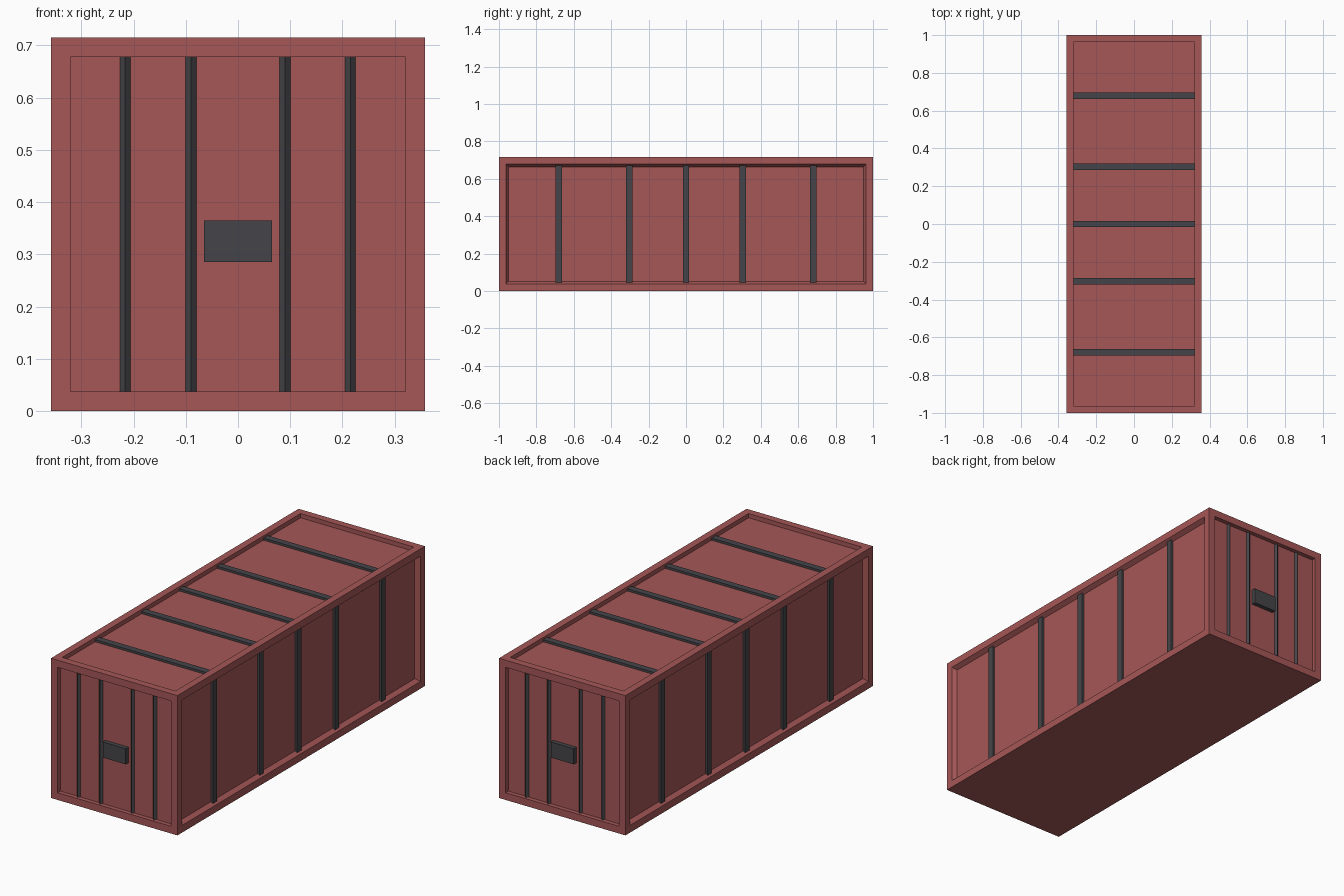
import bpy, bmesh, math
from mathutils import Vector, Matrix

cube = bpy.data.objects.get("Cube")
if cube:
    bpy.data.objects.remove(cube, do_unlink=True)

W, L, H = 0.715, 2.0, 0.715      # overall size
RIM, DEPTH = 0.037, 0.022        # frame width and panel recess


def material(name, rgb):
    m = bpy.data.materials.new(name)
    m.use_nodes = True
    m.diffuse_color = (*rgb, 1)
    m.node_tree.nodes["Principled BSDF"].inputs["Base Color"].default_value = (*rgb, 1)
    return m


red = material("faded red paint", (0.38, 0.095, 0.095))
dark = material("dark grey metal", (0.06, 0.06, 0.068))


def finish(bm, name, mat):
    mesh = bpy.data.meshes.new(name)
    bm.to_mesh(mesh)
    bm.free()
    mesh.materials.append(mat)
    ob = bpy.data.objects.new(name, mesh)
    bpy.context.collection.objects.link(ob)
    return ob


def bar(name, centre, size, turn=0.0):
    """Box, optionally turned about the vertical axis."""
    bm = bmesh.new()
    bmesh.ops.create_cube(bm, size=1)
    bm.transform(Matrix.Translation(centre) @ Matrix.Rotation(turn, 4, 'Z')
                 @ Matrix.Diagonal((*size, 1)))
    return finish(bm, name, dark)


# Container body: recessed panel in every face but the floor
bm = bmesh.new()
bmesh.ops.create_cube(bm, size=1)
bm.transform(Matrix.Translation((0, 0, H / 2)) @ Matrix.Diagonal((W, L, H, 1)))
bm.normal_update()
for face in [f for f in bm.faces if f.normal.z > -0.5]:
    # the long sides have sloping recess walls
    taper = 0.014 if abs(face.normal.x) > 0.5 else 0.0
    bmesh.ops.inset_individual(bm, faces=[face], thickness=RIM, use_even_offset=True)
    bmesh.ops.inset_individual(bm, faces=[face], thickness=taper, depth=-DEPTH,
                               use_even_offset=True)
finish(bm, "container_body", red)

inner = H - 2 * RIM

# Ribs across the roof and up both long sides
for i, y in enumerate((-0.68, -0.304, 0, 0.304, 0.68)):
    bar(f"roof_rib_{i + 1}", (0, y, H - DEPTH), (inner, 0.034, 0.022))
    for side, s in (("left", 1), ("right", -1)):
        bar(f"{side}_rib_{i + 1}", (s * (W / 2 - DEPTH), y, H / 2), (0.022, 0.034, inner))

# End ribs set on edge, and a flush plate on each end
for end, s in (("front", -1), ("back", 1)):
    y = s * (L / 2 - DEPTH)
    for i, x in enumerate((-0.216, -0.09, 0.09, 0.215)):
        bar(f"{end}_rib_{i + 1}", (x, y, H / 2), (0.0145, 0.0145, inner), math.pi / 4)
    bar(f"{end}_plate", (0, y + s * 0.005, 0.325), (0.13, 0.034, 0.08))
